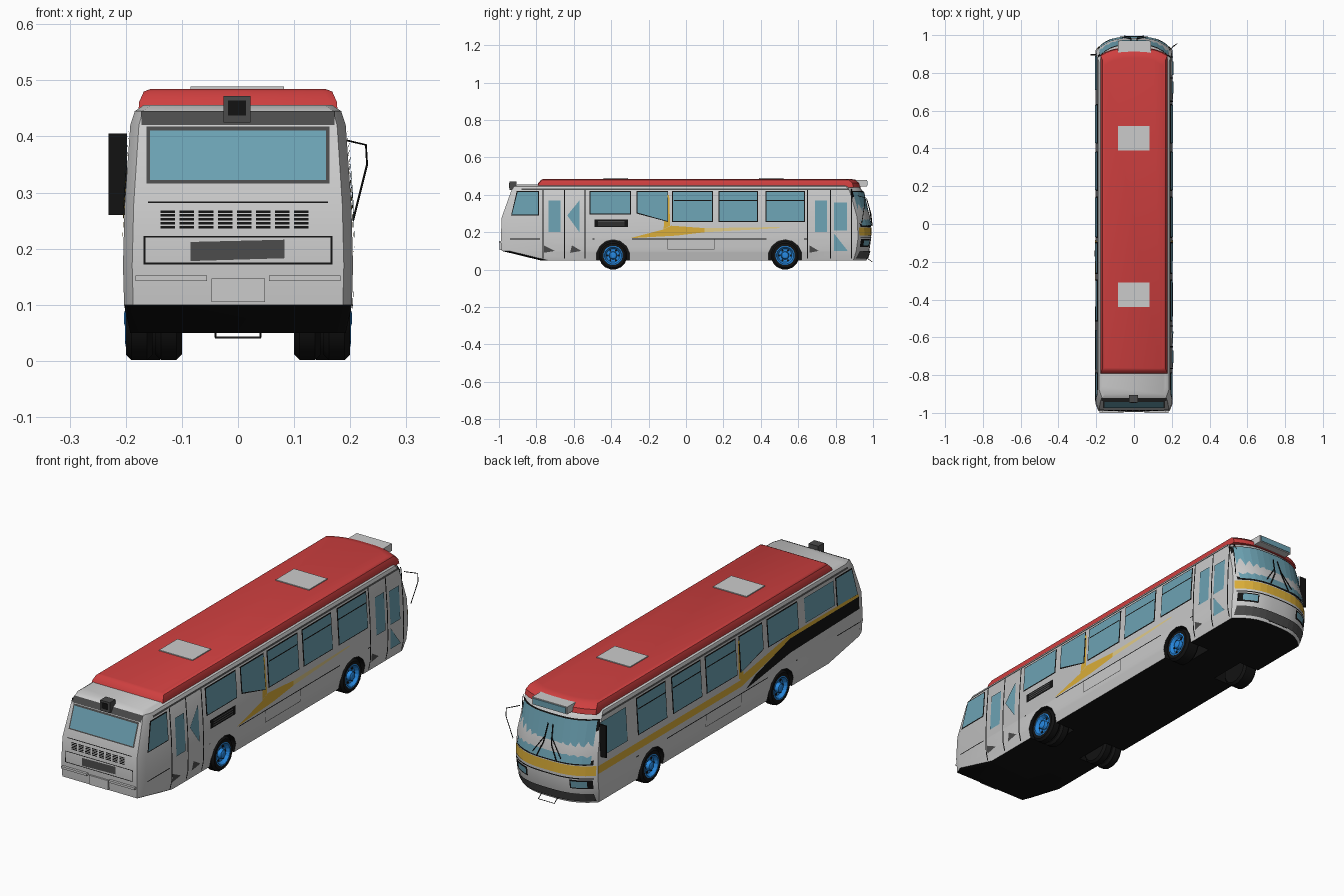
import bpy, bmesh, math
from mathutils import Vector

if "Cube" in bpy.data.objects:
    bpy.data.objects.remove(bpy.data.objects["Cube"])

def material(name, rgb):
    m = bpy.data.materials.new(name)
    m.diffuse_color = (*rgb, 1)
    m.use_nodes = True
    m.node_tree.nodes["Principled BSDF"].inputs["Base Color"].default_value = m.diffuse_color
    return m

GREY = material("grey", (.8, .8, .8))
BLACK = material("black", (.006, .006, .006))
DARK = material("dark", (.07, .07, .07))
GLASS = material("glass", (.15, .36, .45))
RED = material("red", (.62, .05, .05))
YELLOW = material("yellow", (.7, .42, .04))
PALE = material("pale_yellow", (.75, .6, .25))
BLUE = material("blue", (.02, .25, .75))

def mesh(name, verts, faces, *mats):
    me = bpy.data.meshes.new(name)
    me.from_pydata(verts, [], faces)
    ob = bpy.data.objects.new(name, me)
    bpy.context.collection.objects.link(ob)
    for m in mats:
        me.materials.append(m)
    return ob

def smooth(ob, deg=30):
    bpy.ops.object.select_all(action='DESELECT')
    ob.select_set(True)
    bpy.context.view_layer.objects.active = ob
    bpy.ops.object.shade_smooth_by_angle(angle=math.radians(deg))

def box(name, x0, x1, y0, y1, z0, z1, mat=None):
    v = [(x, y, z) for x in (x0, x1) for y in (y0, y1) for z in (z0, z1)]
    f = [(0, 1, 3, 2), (4, 6, 7, 5), (0, 4, 5, 1), (2, 3, 7, 6), (0, 2, 6, 4), (1, 5, 7, 3)]
    return mesh(name, v, f, *([mat] if mat else []))

def tube(name, pts, r, mat):
    cu = bpy.data.curves.new(name, 'CURVE')
    cu.dimensions, cu.bevel_depth, cu.bevel_resolution = '3D', r, 1
    sp = cu.splines.new('POLY')
    sp.points.add(len(pts) - 1)
    for p, co in zip(sp.points, pts):
        p.co = (*co, 1)
    cu.materials.append(mat)
    bpy.context.collection.objects.link(bpy.data.objects.new(name, cu))

# Plan outline with chamfered tail corners and a bowed nose
def outline(z, w, b, f, bow=.07, ch=.04):
    pts = [(-.92 * w, b, z), (.92 * w, b, z), (w, b + ch, z)]
    for i in range(13):
        t = 1 - i / 6
        pts.append((w * t, f - bow * abs(t) ** 3, z))
    return pts + [(-w, b + ch, z)]

def loft(name, levels, *mats, **kw):
    rings = [outline(*l, **kw) for l in levels]
    n = len(rings[0])
    faces = [(k*n + i, k*n + (i+1) % n, (k+1)*n + (i+1) % n, (k+1)*n + i)
             for k in range(len(rings) - 1) for i in range(n)]
    faces += [tuple(reversed(range(n))), tuple(range((len(rings)-1)*n, len(rings)*n))]
    return mesh(name, sum(rings, []), faces, *mats)

# Lathe around the x axis
def lathe(name, profile, centre, n, side, *mats):
    v, f = [], []
    for x, r in profile:
        for i in range(n):
            a = 2 * math.pi * (i + .5) / n
            v.append((side * x, centre[0] + r * math.cos(a), centre[1] + r * math.sin(a)))
    for k in range(len(profile) - 1):
        f += [(k*n + i, k*n + (i+1) % n, (k+1)*n + (i+1) % n, (k+1)*n + i) for i in range(n)]
    f += [tuple(range(n))[::-1], tuple(range((len(profile)-1)*n, len(profile)*n))]
    ob = mesh(name, v, f, *mats)
    bm = bmesh.new()
    bm.from_mesh(ob.data)
    bmesh.ops.recalc_face_normals(bm, faces=bm.faces)
    bm.to_mesh(ob.data)
    bm.free()
    return ob

# Body shell: height, half width, tail y, nose y
LEVELS = [(.05, .192, -.78, .965), (.10, .203, -.985, .98), (.17, .205, -.99, .99),
          (.28, .202, -.985, .985), (.42, .192, -.935, .945), (.445, .184, -.92, .925),
          (.456, .168, -.90, .90)]
body = loft("body_shell", LEVELS, GREY, BLACK)
for p in body.data.polygons:
    p.material_index = int(p.normal.z < -.5)

# Wheel arches cut from the shell
bpy.context.view_layer.objects.active = body
for y in (-.39, .53):
    for s in (-1, 1):
        cut = lathe("arch_cutter", [(.09, .09), (.25, .09)], (y, .07), 14, s, GREY, BLACK)
        cut.hide_render = True
        for p in cut.data.polygons:
            p.material_index = 1
        mod = body.modifiers.new("arch", 'BOOLEAN')
        mod.operation, mod.solver, mod.object = 'DIFFERENCE', 'EXACT', cut
        bpy.ops.object.modifier_apply(modifier=mod.name)
        bpy.data.objects.remove(cut)
smooth(body)

# Red roof cap and hatches
smooth(loft("roof_cap", [(.44, .178, -.80, .935), (.462, .176, -.79, .93), (.48, .168, -.775, .91),
                         (.485, .155, -.765, .88)], RED, bow=.04, ch=.005), 35)
for y in (-.375, .455):
    box("roof_hatch", -.085, .082, y - .065, y + .065, .475, .489)

# Wheels
for y, tyres in ((-.39, ((.10, .147), (.152, .2))), (.53, ((.13, .2),))):
    for s in (-1, 1):
        for a, b in tyres:
            smooth(lathe("tyre", [(a, .05), (a, .066), (a + .01, .076), (b - .01, .076), (b, .066),
                                  (b, .052), (b - .015, .05)], (y, .076), 16, s, BLACK), 40)
        lathe("rim", [(.17, .052), (.2, .052), (.201, .046), (.186, .036), (.186, .022),
                      (.2, .018), (.203, .01)], (y, .076), 16, s, BLUE)
        for i in range(6):
            a = i * math.pi / 3
            lathe("rim_hole", [(.186, .006), (.1885, .006)],
                  (y + .03 * math.cos(a), .076 + .03 * math.sin(a)), 6, s, BLACK)

# Surface panels laid on the shell
def at(z):
    for a, b in zip(LEVELS, LEVELS[1:]):
        if z <= b[0]:
            t = (z - a[0]) / (b[0] - a[0])
            return [a[i] + t * (b[i] - a[i]) for i in (1, 2, 3)]
    return LEVELS[-1][1:]

def on_side(s):
    return lambda y, z, o: (s * (at(z)[0] + o), y, z)

def on_tail(x, z, o):
    return (x, at(z)[1] - o, z)

def on_nose(x, z, o):
    w, _, f = at(z)
    return (x, f - .07 * min(1, abs(x / w)) ** 3 + o, z)

def panels(name, where, polys, mat, off=.002):
    v, f = [], []
    for poly in polys:
        f.append(tuple(range(len(v), len(v) + len(poly))))
        v += [where(a, z, off) for a, z in poly]
    return mesh(name, v, f, mat)

def rect(a0, a1, z0, z1):
    return [(a0, z0), (a1, z0), (a1, z1), (a0, z1)]

def strips(a0, a1, z0, z1, n):
    d = (a1 - a0) / n
    return [rect(a0 + i * d, a0 + (i + 1) * d, z0, z1) for i in range(n)]

def grow(poly, g):
    cy, cz = (sum(p[i] for p in poly) / len(poly) for i in (0, 1))
    return [(y + math.copysign(g, y - cy), z + math.copysign(g, z - cz)) for y, z in poly]

def seam(y, z0=.06, z1=.43):
    ks = [z0, .10, .17, .28, .42, z1]
    return [rect(y - .003, y + .003, a, b) for a, b in zip(ks, ks[1:])]

# Side windows shared by both sides
shared = [rect(.43, .63, .26, .415), rect(.18, .38, .26, .415), rect(-.07, .14, .26, .415),
          [(-.26, .305), (-.1, .26), (-.1, .415), (-.26, .415)], rect(-.51, -.30, .3, .415),
          [(-.93, .295), (-.79, .295), (-.79, .415), (-.90, .415)]]
extra = {1: [rect(-.735, -.67, .2, .37), [(-.635, .29), (-.57, .2), (-.57, .37)],
             rect(.69, .755, .2, .37), rect(.79, .86, .21, .36), [(.79, .1), (.865, .1), (.79, .195)]],
         -1: [rect(-.77, -.56, .305, .415), rect(.71, .89, .26, .41)]}
for s in (1, -1):
    side = on_side(s)
    glass = shared + extra[s]
    panels("window_frames", side, [grow(p, .005) for p in shared], BLACK)
    panels("side_windows", side, glass, GLASS, .004)
    panels("window_bars", side, [rect(a, a + .2, .368, .373) for a in (.43, .18, -.065)], BLACK, .005)
    panels("roof_gutter", side, [rect(-.88, .87, .426, .434)], DARK, .003)
    for a, b in ((-.94, -.78), (-.5, -.49), (-.29, .43), (.63, .65)):
        panels("belt_line", side, [rect(a, b, .162, .166)], BLACK)
    panels("skirt_flaps", side, [rect(-.1, .15, .108, .111), rect(-.1, -.097, .111, .162),
                                 rect(.15, .153, .108, .162)], DARK)
# Right side doors, vent and swoosh
right, left = on_side(1), on_side(-1)
for ys in ((-.765, -.65, -.54), (.65, .773, .885)):
    panels("door_seams", right, sum((seam(y) for y in ys), []), BLACK)
panels("door_corners", right, [[(-.76, .09), (-.70, .1), (-.76, .13)], [(-.62, .09), (-.56, .1), (-.61, .13)],
                               [(.66, .09), (.71, .1), (.66, .13)]], DARK)
panels("vent", right, [rect(-.49, -.31, .228, .268)], BLACK)
panels("vent_slats", right, [rect(-.47, -.33, z, z + .005) for z in (.236, .246, .256)], DARK, .004)
panels("swoosh", right, [[(-.3, .168), (-.05, .182), (.1, .2), (.1, .222), (-.08, .235), (-.12, .215)],
                         [(-.12, .215), (-.085, .235), (-.09, .40), (-.108, .40)]], YELLOW)
panels("swoosh_tail", right, [[(.1, .2), (.5, .222), (.5, .228), (.1, .222)]], PALE)
# Left side stripes
panels("left_stripe", left, [[(.92, .19), (.92, .225), (-.1, .225), (-.1, .195)],
                             [(-.1, .195), (-.1, .24), (-.45, .295), (-.94, .293), (-.94, .28), (-.45, .27)],
                             [(-.12, .215), (-.085, .235), (-.09, .40), (-.108, .40)]], YELLOW)
panels("left_band", left, [[(-.13, .172), (-.2, .21), (-.45, .278), (-.94, .28), (-.94, .225), (-.45, .215)]],
       BLACK, .003)

# Tail: window, grille, plate recess, bumper strips, camera hood
panels("rear_window_frame", on_tail, [rect(-.163, .163, .316, .418)], DARK)
panels("rear_window", on_tail, [rect(-.157, .157, .322, .411)], GLASS, .004)
panels("rear_brow", on_tail, [rect(-.172, .172, .42, .445)], DARK)
panels("rear_grille", on_tail, [rect(-.138 + i * .034, -.112 + i * .034, z, z + .0045)
                                for i in range(8) for z in (.236, .243, .25, .257, .264)], BLACK)
panels("rear_seams", on_tail, [rect(-.165, .165, .22, .223), rect(-.165, .165, .172, .175),
                               rect(-.168, -.165, .172, .223), rect(.165, .168, .172, .223),
                               rect(-.16, .16, .281, .284)], BLACK)
panels("rear_recess", on_tail, [[(-.085, .178), (.083, .183), (.083, .216), (-.085, .212)]], DARK)
box("rear_plate", -.047, .048, -.996, -.985, .105, .147)
for s in (-1, 1):
    a, b = sorted((s * .055, s * .183))
    box("rear_bumper_strip", a, b, -1.0, -.98, .142, .152)
box("camera_hood", -.026, .022, -.945, -.905, .425, .472, DARK)
box("camera_lens", -.018, .014, -.947, -.944, .437, .464, BLACK)

# Nose: windshield, yellow band, lamps, bumper, wipers, sign
panels("windshield_frame", on_nose, strips(-.19, .19, .229, .42, 12), BLACK, .003)
panels("windshield", on_nose, strips(-.183, .183, .236, .415, 12), GLASS, .006)
panels("nose_band", on_nose, strips(-.2, .2, .183, .226, 12), YELLOW, .003)
panels("nose_line", on_nose, strips(-.195, .195, .168, .173, 12), BLACK, .003)
panels("bumper", on_nose, strips(-.19, .19, .06, .1, 12), DARK, .006)
for s in (-1, 1):
    panels("lamp_surround", on_nose, strips(s * .105, s * .19, .122, .163, 4), BLACK, .003)
    panels("headlamp", on_nose, strips(s * .112, s * .172, .128, .157, 3), GLASS, .006)
    tube("wiper", [on_nose(s * .05, .235, .009), on_nose(s * .02, .30, .009), on_nose(s * .012, .38, .009)],
         .0025, BLACK)
    tube("wiper_arm", [on_nose(s * .07, .25, .009), on_nose(s * .015, .33, .009)], .002, BLACK)
tube("tow_hook", [(-.04, .97, .06), (-.04, .995, .042), (.04, .995, .042), (.04, .97, .06)], .002, DARK)
box("sign_box", -.085, .09, .89, .968, .445, .478)
box("sign_glass", -.078, .083, .968, .971, .449, .474, GLASS)

# Mirrors
tube("mirror_arm", [(.185, .92, .395), (.228, .955, .385), (.23, .955, .35), (.205, .94, .25)], .0018, BLACK)
box("left_mirror", -.231, -.198, .893, .899, .26, .405, BLACK)
